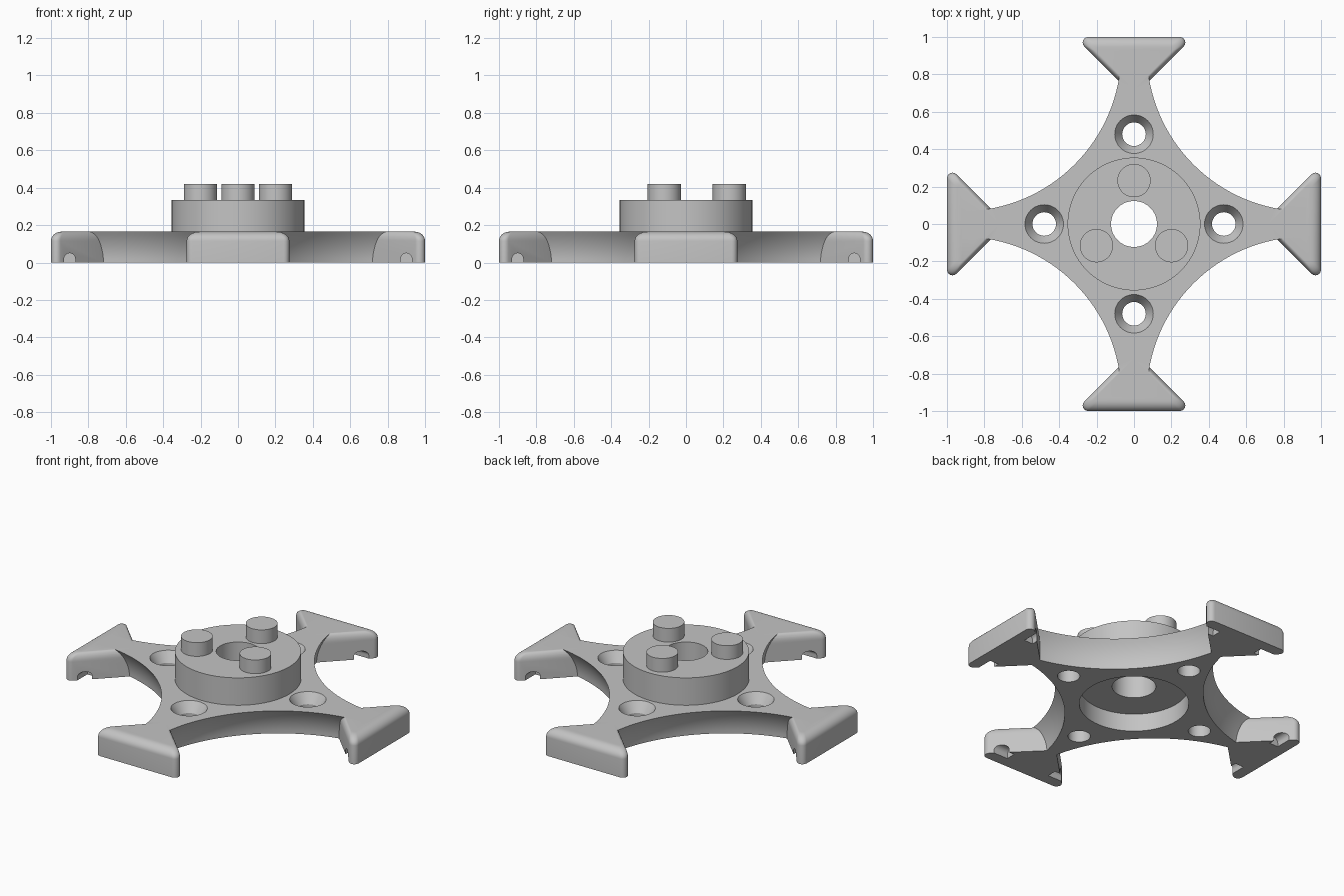
import bpy, bmesh, math
from mathutils import Matrix, Vector

if "Cube" in bpy.data.objects:
    bpy.data.objects.remove(bpy.data.objects["Cube"])

TOP = 0.165        # plate thickness
HUB_TOP = 0.335
PEG_TOP = 0.42

grey = bpy.data.materials.new("grey plastic")
grey.diffuse_color = (0.55, 0.55, 0.55, 1)
grey.use_nodes = True
grey.node_tree.nodes["Principled BSDF"].inputs["Base Color"].default_value = grey.diffuse_color


def loft(name, layers):
    """Closed solid through stacked outlines with equal point counts."""
    bm = bmesh.new()
    rings = [[bm.verts.new(p) for p in layer] for layer in layers]
    n = len(rings[0])
    for a, b in zip(rings, rings[1:]):
        for i in range(n):
            j = (i + 1) % n
            bm.faces.new((a[i], a[j], b[j], b[i]))
    bm.faces.new(rings[0][::-1])
    bm.faces.new(rings[-1])
    bmesh.ops.recalc_face_normals(bm, faces=bm.faces)
    me = bpy.data.meshes.new(name)
    bm.to_mesh(me)
    bm.free()
    me.materials.append(grey)
    ob = bpy.data.objects.new(name, me)
    bpy.context.collection.objects.link(ob)
    return ob


def turned(name, profile, x=0, y=0, n=64):
    """Round solid from (radius, z) pairs, standing at x, y."""
    return loft(name, [[(x + r * math.cos(2 * math.pi * i / n),
                         y + r * math.sin(2 * math.pi * i / n), z)
                        for i in range(n)] for r, z in profile])


def combine(ob, other, op):
    """Apply a boolean and delete the helper."""
    other.hide_render = True
    mod = ob.modifiers.new("bool", 'BOOLEAN')
    mod.operation, mod.solver, mod.object = op, 'EXACT', other
    bpy.context.view_layer.objects.active = ob
    bpy.ops.object.modifier_apply(modifier=mod.name)
    bpy.data.objects.remove(other)


def smooth(ob):
    bpy.ops.object.select_all(action='DESELECT')
    ob.select_set(True)
    bpy.context.view_layer.objects.active = ob
    bpy.ops.object.shade_smooth_by_angle(angle=math.radians(30))


# four-armed plate with scooped concave sides, narrower at the bottom
C, R, TIP = 0.92, 0.8516, 0.92


def star_layer(t):
    rad = R + 0.055 * (1 - t * t)
    pts = []
    for q in range(4):
        rot = Matrix.Rotation(q * math.pi / 2, 3, 'Z')
        for i in range(33):
            a = math.radians(270 - 90 * i / 32)
            pts.append(rot @ Vector((C + rad * math.cos(a),
                                     C + rad * math.sin(a), TOP * t)))
    return pts


plate = loft("plate", [star_layer(i / 8) for i in range(9)])


# flared claw at the end of each arm, rounded along its top edges
def claw_layer(z, side, outer, r):
    k = 0.683 + math.sqrt(2) * side
    x = 1 - outer
    cx, cy = x - r, x - r - k - math.sqrt(2) * r
    half = [(cx + r * math.cos(math.radians(a)), cy + r * math.sin(math.radians(a)))
            for a in (0, 22.5, 45, 67.5, 90, 112.5, 135)]
    pts = [(k, 0)] + [(px, -py) for px, py in reversed(half)] + half
    return [Vector((px, py, z)) for px, py in pts]


def notch(sign):
    """Short arched slot cut into one side of the claw foot."""
    arch = [(0.9 + 0.03 * math.cos(math.pi * i / 16),
             0.02 + 0.03 * math.sin(math.pi * i / 16)) for i in range(17)]
    arch = [(0.93, -0.05)] + arch + [(0.87, -0.05)]
    return loft("notch_cutter", [[(x, sign * y, z) for x, z in arch] for y in (0.15, 0.4)])


claw_layers = [claw_layer(0, 0, 0, 0.03)]
for i in range(9):
    a = math.pi / 2 * i / 8
    d = 1 - math.cos(a)
    claw_layers.append(claw_layer(TOP - 0.05 * (1 - math.sin(a)),
                                  0.024 * d, 0.055 * d, 0.03 - 0.015 * d))
for q in range(4):
    claw = loft("claw", claw_layers)
    for sign in (-1, 1):
        combine(claw, notch(sign), 'DIFFERENCE')
    claw.data.transform(Matrix.Rotation(q * math.pi / 2, 4, 'Z'))
    combine(plate, claw, 'UNION')

# countersunk screw holes, bore and underside recess
for q in range(4):
    a = q * math.pi / 2
    combine(plate, turned("screw_cutter", [(0.063, -0.1), (0.063, 0.105), (0.103, TOP),
                                           (0.103, 0.3)],
                          0.48 * math.cos(a), 0.48 * math.sin(a), 48), 'DIFFERENCE')
combine(plate, turned("recess_cutter", [(0.308, -0.1), (0.308, 0.11)]), 'DIFFERENCE')
combine(plate, turned("bore_cutter", [(0.123, -0.2), (0.123, 0.6)]), 'DIFFERENCE')
smooth(plate)

# raised hub with the same bore
hub = turned("hub", [(0.355, TOP), (0.355, HUB_TOP)], n=96)
combine(hub, turned("bore_cutter", [(0.123, -0.2), (0.123, 0.6)]), 'DIFFERENCE')
smooth(hub)

# three pegs on the hub
for i in range(3):
    a = math.radians(90 + 120 * i)
    smooth(turned("peg_%d" % (i + 1), [(0.089, HUB_TOP), (0.089, PEG_TOP)],
                  0.232 * math.cos(a), 0.232 * math.sin(a), 48))
